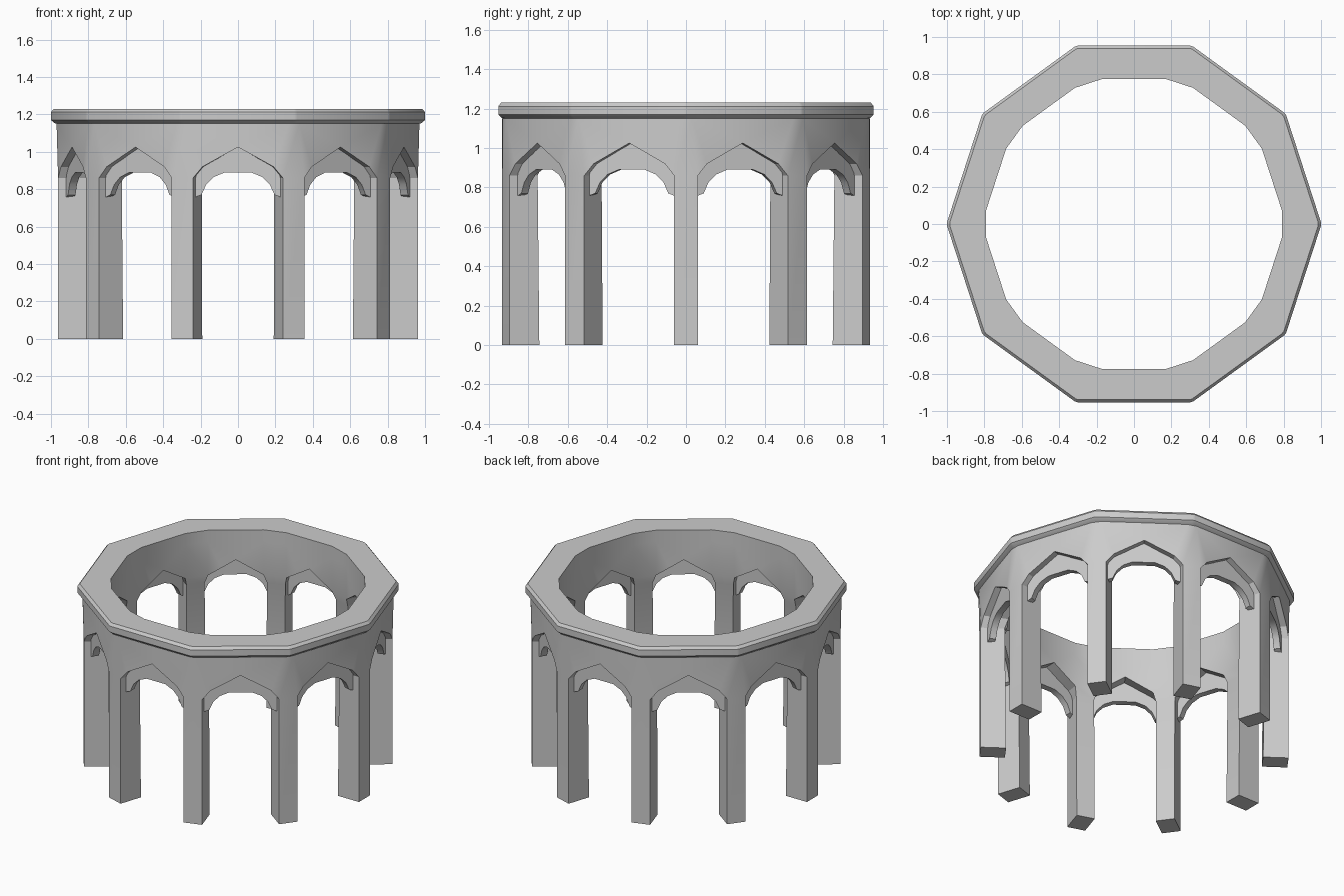
import bpy, bmesh, math

if "Cube" in bpy.data.objects:
    bpy.data.objects.remove(bpy.data.objects["Cube"])

N = 10
HALF = math.pi / N


def corner(r, w):
    """Facet-local (t, a) of a chamfered decagon corner: radius r, half width w."""
    s, c = math.sin(HALF), math.cos(HALF)
    return r * s - w * c, r * c + w * s


def place(i, t, a, z):
    """Facet-local coordinates of side i to world."""
    th = HALF * (2 * i + 1)
    return (a * math.cos(th) - t * math.sin(th), a * math.sin(th) + t * math.cos(th), z)


def face(bm, pts):
    bm.faces.new([bm.verts.new(p) for p in pts])


def finish(name, bm):
    bmesh.ops.remove_doubles(bm, verts=bm.verts, dist=0.0005)
    bmesh.ops.dissolve_degenerate(bm, edges=bm.edges, dist=0.0004)
    bmesh.ops.recalc_face_normals(bm, faces=bm.faces)
    me = bpy.data.meshes.new(name)
    bm.to_mesh(me)
    bm.free()
    ob = bpy.data.objects.new(name, me)
    bpy.context.collection.objects.link(ob)
    bpy.ops.object.select_all(action='DESELECT')
    ob.select_set(True)
    bpy.context.view_layer.objects.active = ob
    bpy.ops.object.shade_smooth_by_angle(angle=math.radians(25))
    return ob


# Arcade: pillars and arched wall, one bay per decagon side
Z_TOP = 1.15
leg_o = corner(0.962, 0.06)
wall_o = corner(0.97, 0.03)
wall_i = corner(0.79, 0.075)
foot_i = corner(0.803, 0.06)
head_i = corner(0.812, 0.06)
ao, ai = leg_o[1], wall_i[1]
outer = [(*leg_o, 0), (*leg_o, 0.86), (0.19, ao, 0.92), (0.10, ao, 0.97), (0, ao, 1.025)]
inner = [(*foot_i, 0), (*head_i, 0.86), (*wall_i, 0.92), (0.09, ai, 0.97), (0, ai, 1.025)]
top_o, top_i = (*wall_o, Z_TOP), (*wall_i, Z_TOP)

bm = bmesh.new()
for i in range(N):
    def P(p, side=1, k=i):
        return place(k, p[0] * side, p[1], p[2])
    for s in (1, -1):
        # jambs and soffit
        for k in range(4):
            face(bm, [P(outer[k], s), P(outer[k + 1], s), P(inner[k + 1], s), P(inner[k], s)])
    # wall faces above the arch
    for top, chain in ((top_o, outer[1:]), (top_i, inner[2:])):
        mid = (0, chain[-1][1], Z_TOP)
        for s in (1, -1):
            face(bm, [P(mid, s), P(top, s)] + [P(p, s) for p in chain])
    # chamfered corner strips and pillar foot, shared with the next side
    for strip in ([outer[0], outer[1], top_o], [inner[0], inner[1], inner[2], top_i]):
        for p, q in zip(strip, strip[1:]):
            face(bm, [P(p), P(q), P(q, -1, i + 1), P(p, -1, i + 1)])
    face(bm, [P(outer[0]), P(inner[0]), P(inner[0], -1, i + 1), P(outer[0], -1, i + 1)])
finish("arcade_wall", bm)

# Rim: stepped cornice, flat top and inner lip
profile = [(0.97, 0.03, 1.15), (0.98, 0.012, 1.153), (1.0, 0.008, 1.17), (1.0, 0.008, 1.212),
           (0.985, 0.008, 1.23), (0.79, 0.075, 1.23), (0.79, 0.075, 1.15)]
bm = bmesh.new()
rings = []
for r, w, z in profile:
    t, a = corner(r, w)
    rings.append([bm.verts.new(place(i, s * t, a, z)) for i in range(N) for s in (-1, 1)])
for A, B in zip(rings, rings[1:]):
    for j in range(2 * N):
        k = (j + 1) % (2 * N)
        bm.faces.new([A[j], A[k], B[k], B[j]])
finish("top_rim", bm)

# Arch inserts: thin recessed plates with a scalloped underside
half = [(0.07, 0.89), (0.13, 0.865), (0.17, 0.825), (0.195, 0.77), (0.235, 0.755),
        (0.235, 0.87), (0.20, 0.93), (0.10, 0.985), (0, 1.035)]
outline = half + [(-t, z) for t, z in reversed(half[:-1])]
for i in range(N):
    bm = bmesh.new()
    f = bm.faces.new([bm.verts.new(place(i, t, 0.892, z)) for t, z in outline])
    back = [bm.verts.new(place(i, t, 0.85, z)) for t, z in outline]
    front = list(f.verts)
    bm.faces.new(back)
    for j in range(len(back)):
        k = (j + 1) % len(back)
        bm.faces.new([front[j], front[k], back[k], back[j]])
    finish("arch_insert_%d" % (i + 1), bm)
